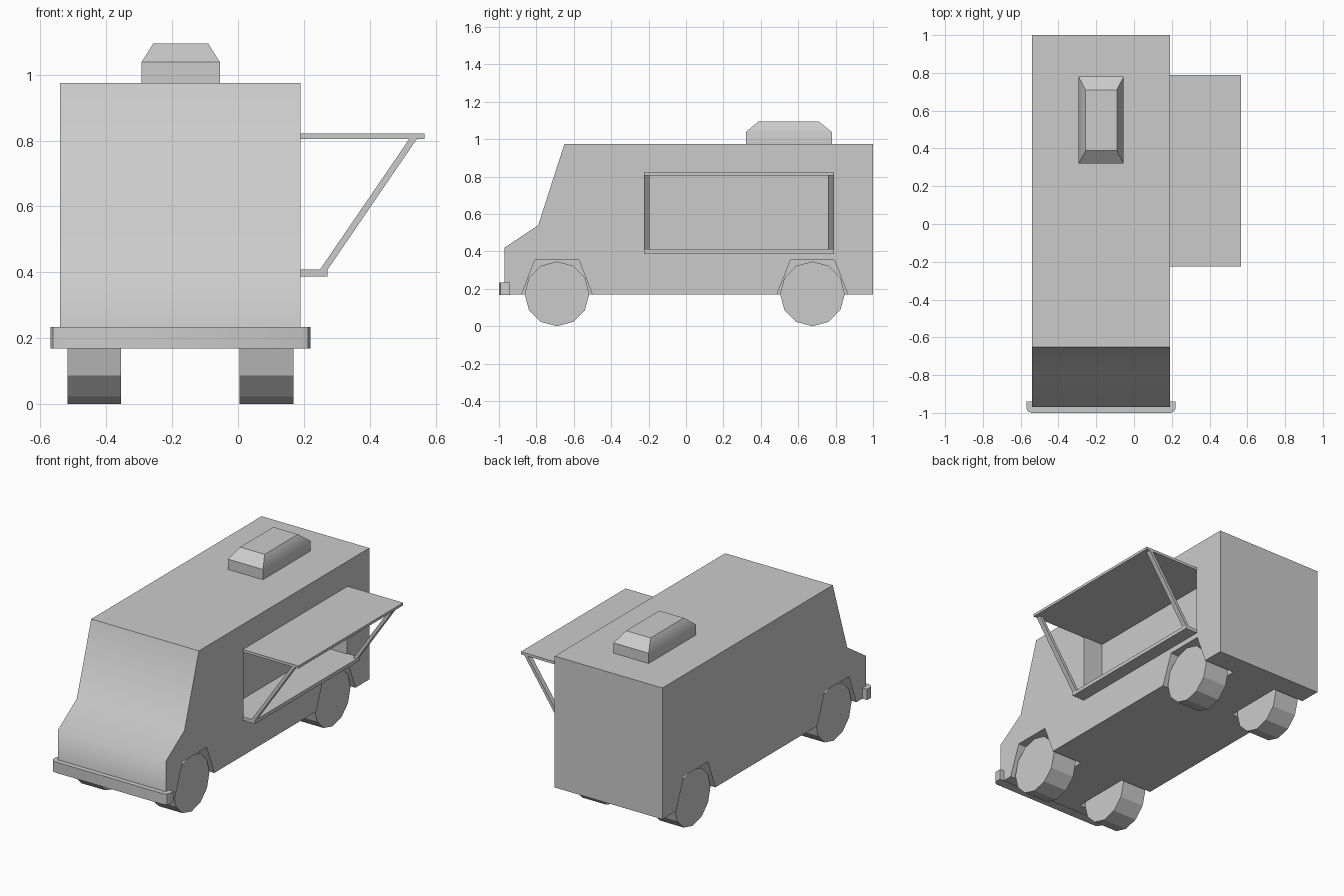
import bpy, bmesh, math

if "Cube" in bpy.data.objects:
    bpy.data.objects.remove(bpy.data.objects["Cube"])

CX = -0.175          # centre line of the truck
HALF = 0.365         # half body width
SIDE = CX + HALF     # serving side


def prism(name, pts, axis, a, b, smooth=None):
    """Extrude a 2D outline along an axis ('x': y,z  'y': x,z  'z': x,y)."""
    place = {'x': lambda p, t: (t, p[0], p[1]),
             'y': lambda p, t: (p[0], t, p[1]),
             'z': lambda p, t: (p[0], p[1], t)}[axis]
    bm = bmesh.new()
    lo = [bm.verts.new(place(p, a)) for p in pts]
    hi = [bm.verts.new(place(p, b)) for p in pts]
    bm.faces.new(lo)
    bm.faces.new(hi)
    for i in range(len(pts)):
        j = (i + 1) % len(pts)
        bm.faces.new((lo[i], lo[j], hi[j], hi[i]))
    return finish(name, bm, smooth)


def finish(name, bm, smooth=None):
    bmesh.ops.recalc_face_normals(bm, faces=bm.faces)
    me = bpy.data.meshes.new(name)
    bm.to_mesh(me)
    bm.free()
    ob = bpy.data.objects.new(name, me)
    bpy.context.collection.objects.link(ob)
    if smooth:
        shade(ob, smooth)
    return ob


def activate(ob):
    bpy.ops.object.select_all(action='DESELECT')
    ob.select_set(True)
    bpy.context.view_layer.objects.active = ob


def shade(ob, degrees):
    activate(ob)
    bpy.ops.object.shade_smooth_by_angle(angle=math.radians(degrees))


def rect(u0, u1, v0, v1):
    return [(u0, v0), (u1, v0), (u1, v1), (u0, v1)]


def cut(ob, cutter):
    activate(ob)
    mod = ob.modifiers.new("cut", 'BOOLEAN')
    mod.operation = 'DIFFERENCE'
    mod.solver = 'EXACT'
    mod.object = cutter
    bpy.ops.object.modifier_apply(modifier=mod.name)
    bpy.data.objects.remove(cutter)


# Body shell from the side profile
body = prism("body", [(-0.97, 0.17), (-0.97, 0.42), (-0.79, 0.54),
                      (-0.65, 0.975), (1.0, 0.975), (1.0, 0.17)],
             'x', CX - HALF, SIDE)

# Wheel wells and wheels
for end, y in (("front", -0.69), ("rear", 0.676)):
    for side, s in (("left", -1), ("right", 1)):
        arch = [(y - 0.256, 0.0), (y - 0.117, 0.355),
                (y + 0.117, 0.355), (y + 0.256, 0.0)]
        cut(body, prism("arch_cutter", arch, 'x',
                        CX + s * (HALF - 0.21), CX + s * (HALF + 0.1)))
        ring = [(y + 0.173 * math.sin(i * math.tau / 12),
                 0.173 + 0.173 * math.cos(i * math.tau / 12)) for i in range(12)]
        prism(f"{end}_{side}_wheel", ring, 'x', CX + s * 0.18, CX + s * 0.343)

# Serving window recess
cut(body, prism("window_cutter", rect(-0.22, 0.785, 0.408, 0.806), 'x',
                SIDE - 0.135, SIDE + 0.1))
shade(body, 60)

# Awning, counter and the two struts between them
prism("awning", rect(-0.225, 0.79, 0.805, 0.821), 'x', SIDE, 0.567)
prism("counter", rect(-0.225, 0.79, 0.387, 0.409), 'x', SIDE, 0.272)
for name, y in (("front_strut", -0.225), ("rear_strut", 0.76)):
    prism(name, [(0.249, 0.408), (0.272, 0.408), (0.544, 0.806), (0.521, 0.806)],
          'y', y, y + 0.03)

# Front bumper with chamfered corners
prism("bumper", [(-0.57, -0.94), (-0.57, -0.975), (-0.562, -0.991), (-0.545, -1.0),
                 (0.195, -1.0), (0.212, -0.991), (0.22, -0.975), (0.22, -0.94)],
      'z', 0.168, 0.234, 35)

# Roof vent: straight sides, then a sloped shoulder to a smaller top
bm = bmesh.new()
rings = []
for z, x0, x1, y0, y1 in ((0.97, -0.293, -0.055, 0.32, 0.78),
                          (1.038, -0.293, -0.055, 0.32, 0.78),
                          (1.095, -0.257, -0.091, 0.388, 0.71)):
    rings.append([bm.verts.new((x, y, z)) for x, y in rect(x0, x1, y0, y1)])
for lo, hi in zip(rings, rings[1:]):
    for i in range(4):
        j = (i + 1) % 4
        bm.faces.new((lo[i], lo[j], hi[j], hi[i]))
bm.faces.new(rings[0])
bm.faces.new(rings[-1])
finish("roof_vent", bm, 35)
